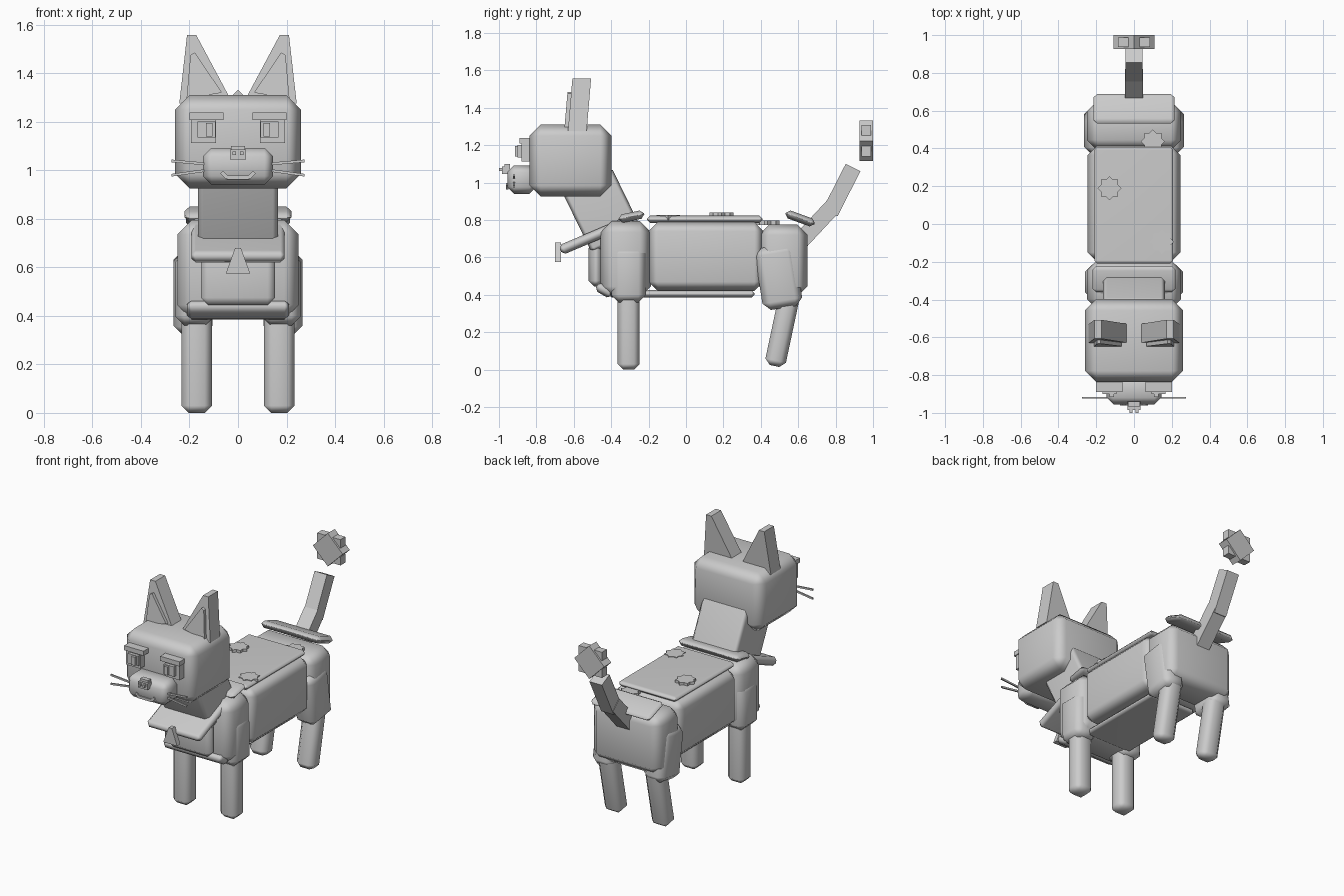
import bpy, bmesh, math
from mathutils import Matrix

if "Cube" in bpy.data.objects:
    bpy.data.objects.remove(bpy.data.objects["Cube"])

grey = bpy.data.materials.new("plain_grey")
grey.diffuse_color = (0.6, 0.6, 0.6, 1)
grey.use_nodes = True
grey.node_tree.nodes["Principled BSDF"].inputs["Base Color"].default_value = grey.diffuse_color


def finish(name, bm, bevel=0.0):
    bmesh.ops.recalc_face_normals(bm, faces=bm.faces[:])
    me = bpy.data.meshes.new(name)
    bm.to_mesh(me)
    bm.free()
    me.materials.append(grey)
    ob = bpy.data.objects.new(name, me)
    bpy.context.collection.objects.link(ob)
    if bevel:
        for p in me.polygons:
            p.use_smooth = True
        mod = ob.modifiers.new("bevel", "BEVEL")
        mod.width, mod.segments, mod.limit_method = bevel, 1, "NONE"
        ob.modifiers.new("normals", "WEIGHTED_NORMAL").keep_sharp = True
    return ob


def box(name, centre, size, bevel=0.0, rx=0, ry=0):
    """Box placed by its centre and size, turned about x and y in degrees."""
    bm = bmesh.new()
    bmesh.ops.create_cube(bm, size=1)
    turn = Matrix.Rotation(math.radians(rx), 4, "X") @ Matrix.Rotation(math.radians(ry), 4, "Y")
    bm.transform(Matrix.Translation(centre) @ turn @ Matrix.Diagonal((*size, 1)))
    return finish(name, bm, bevel)


def span(name, x, y, z, bevel=0.0):
    """Upright box given by its ranges along each axis."""
    r = (x, y, z)
    return box(name, [(a + b) / 2 for a, b in r], [b - a for a, b in r], bevel)


def prism(name, points, y0, y1, lean=0.0, z0=0.0):
    """Outline in x and z, extruded along y and leaned back with height."""
    bm = bmesh.new()
    f = bm.faces.new([bm.verts.new((x, y0, z)) for x, z in points])
    new = bmesh.ops.extrude_face_region(bm, geom=[f])["geom"]
    for v in new:
        if isinstance(v, bmesh.types.BMVert):
            v.co.y = y1
    for v in bm.verts:
        v.co.y += (v.co.z - z0) * lean
    return finish(name, bm)


def star(name, centre, side, height):
    """Eight pointed spot."""
    bm = bmesh.new()
    r1, r2 = side * 0.707, side * 0.54
    ring = []
    for i in range(16):
        a, r = i * math.pi / 8, (r1, r2)[i % 2]
        ring.append(bm.verts.new((centre[0] + r * math.cos(a), centre[1] + r * math.sin(a),
                                  centre[2] - height / 2)))
    f = bm.faces.new(ring)
    for v in bmesh.ops.extrude_face_region(bm, geom=[f])["geom"]:
        if isinstance(v, bmesh.types.BMVert):
            v.co.z += height
    return finish(name, bm)


# trunk
span("shoulder_block", (-.25, .25), (-.457, -.187), (.385, .795), .06)
span("body", (-.245, .245), (-.2, .415), (.42, .79), .05)
span("rump_block", (-.25, .25), (.39, .65), (.39, .775), .055)
span("back_plate", (-.21, .207), (-.208, .408), (.785, .823), .015)
span("belly_plate", (-.17, .17), (-.25, .365), (.385, .425), .015)
span("chest_patch", (-.152, .152), (-.52, -.44), (.445, .68), .03)
box("chest_lower_plate", (0, -.435, .425), (.42, .095, .055), .018, rx=-30)
box("withers_plate", (0, -.292, .818), (.44, .14, .045), .02, rx=12)
box("rump_plate", (0, .61, .808), (.43, .165, .045), .02, rx=-20)

# neck and collar
box("neck", (0, -.452, .855), (.33, .295, .37), .022, rx=26)
box("collar", (0, -.478, .72), (.385, .42, .055), .018, rx=23)
prism("collar_tag", [(-.05, .575), (.05, .575), (.012, .68), (-.012, .68)], -.70, -.667)

# head
span("head", (-.26, .26), (-.837, -.398), (.925, 1.31), .06)
span("muzzle", (-.145, .145), (-.955, -.80), (.94, 1.092), .036)
span("nose", (-.034, .034), (-.985, -.94), (1.045, 1.085))
span("nose_bridge", (-.028, .028), (-.97, -.94), (1.08, 1.1))
span("mouth_middle", (-.045, .045), (-.962, -.95), (.962, .978))

for s, side in ((-1, "left"), (1, "right")):
    # face details
    box(f"mouth_corner_{side}", (s * .056, -.956, .98), (.034, .012, .016), ry=-s * 45)
    span(f"nostril_{side}", (s * .016 - .007, s * .016 + .007), (-1, -.98), (1.062, 1.078))
    span(f"eye_{side}", (s * .142 - .052, s * .142 + .052), (-.88, -.82), (1.112, 1.21))
    span(f"iris_{side}", (s * .13 - .037, s * .13 + .037), (-.9, -.87), (1.135, 1.2))
    span(f"pupil_{side}", (s * .118 - .013, s * .118 + .013), (-.915, -.89), (1.14, 1.195))
    span(f"brow_{side}", (s * .13 - .07, s * .13 + .07), (-.89, -.82), (1.208, 1.238))
    box(f"upper_whisker_{side}", (s * .2, -.92, 1.032), (.15, .009, .011), ry=s * -5)
    box(f"lower_whisker_{side}", (s * .2, -.92, .99), (.15, .009, .011), ry=s * 8)
    # ears
    outer = [(-.242, 1.275), (-.21, 1.557), (-.172, 1.557), (-.04, 1.31)]
    inner = [(-.212, 1.295), (-.196, 1.475), (-.178, 1.485), (-.066, 1.32)]
    prism(f"ear_{side}", [(-s * x, z) for x, z in outer], -.63, -.53, .085, 1.29)
    prism(f"inner_ear_{side}", [(-s * x, z) for x, z in inner], -.65, -.62, .085, 1.29)
    # legs
    box(f"front_shoulder_{side}", (s * .178, -.307, .51), (.165, .185, .3), .04)
    box(f"front_leg_{side}", (s * .17, -.307, .215), (.125, .118, .43), .03)
    box(f"haunch_{side}", (s * .185, .495, .495), (.16, .215, .335), .04, rx=9)
    box(f"hind_leg_{side}", (s * .17, .515, .215), (.125, .112, .4), .03, rx=-12)

# coat spots
star("spot_middle", (-.13, .19, .83), .09, .02)
star("spot_front", (.148, -.095, .814), .09, .026)
star("spot_rear", (.1, .437, .785), .09, .024)

# tail
box("tail_base", (0, .69, .77), (.095, .09, .29), rx=-43)
box("tail_upper", (0, .832, .96), (.09, .088, .27), rx=-27)
box("tail_tip", (0, .963, 1.223), (.153, .073, .153), ry=45)
for i, (sx, sz) in enumerate([(-1, -1), (-1, 1), (1, -1), (1, 1)]):
    box(f"tail_tip_stud_{i + 1}", (sx * .056, .963, 1.223 + sz * .056), (.056, .05, .056))
